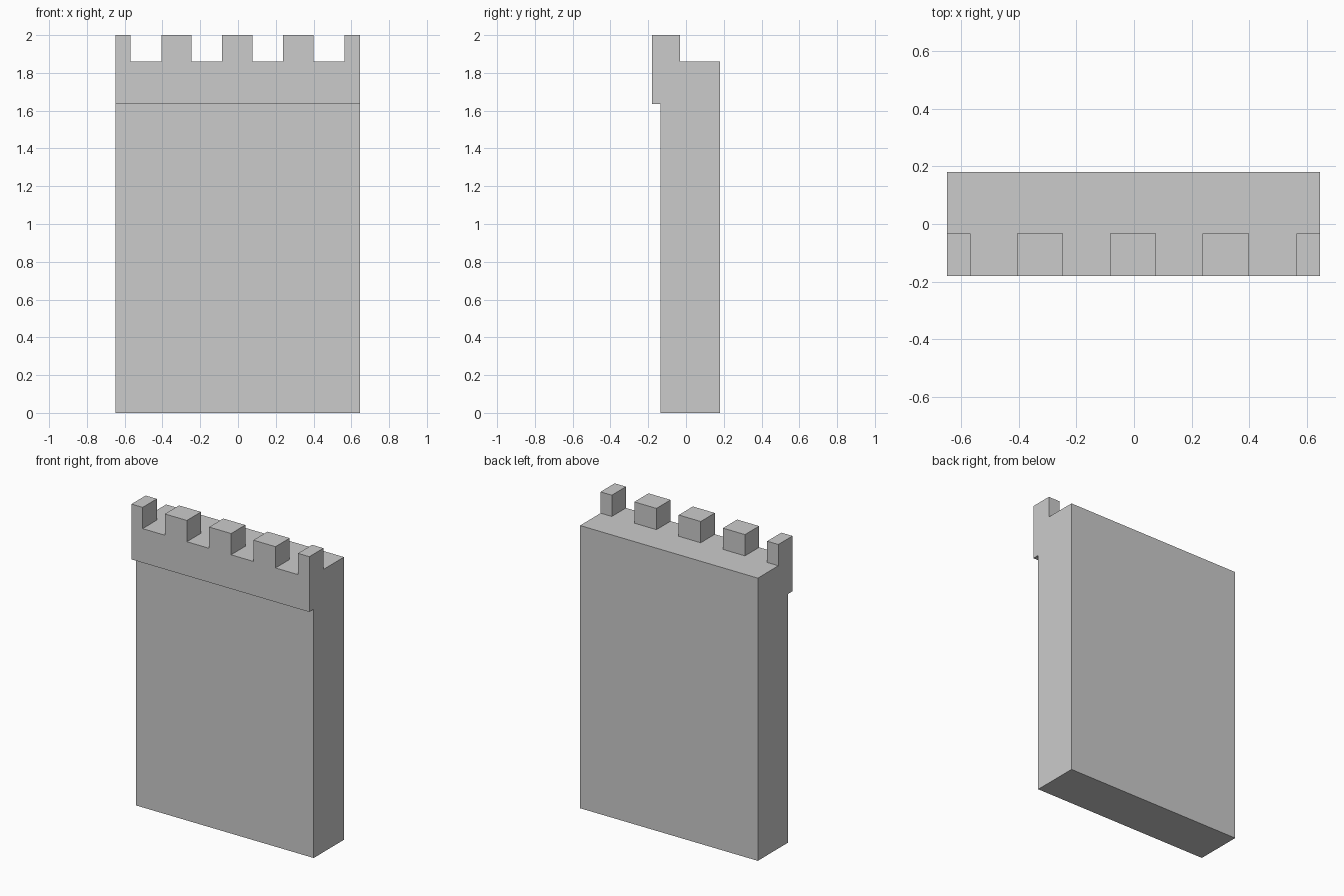
import bpy
import bmesh

if "Cube" in bpy.data.objects:
    bpy.data.objects.remove(bpy.data.objects["Cube"])

# Side outline of the wall (y, z), with the overhanging parapet at the front
profile = [(-0.134, 0), (0.18, 0), (0.18, 1.86), (-0.033, 1.86),
           (-0.18, 1.86), (-0.18, 1.636), (-0.134, 1.636)]
TOP_STRIP = 3          # profile edge that carries the merlons
MERLON_HEIGHT = 0.14

# Merlon and gap boundaries along x: even spans are merlons
stations = [-0.649, -0.568, -0.406, -0.246, -0.084,
            0.076, 0.238, 0.399, 0.563, 0.645]

bm = bmesh.new()
rings = [[bm.verts.new((x, y, z)) for y, z in profile] for x in stations]
n = len(profile)

# Wall shell between the stations
merlon_tops = []
for i in range(len(rings) - 1):
    a, b = rings[i], rings[i + 1]
    for j in range(n):
        k = (j + 1) % n
        face = bm.faces.new((a[j], a[k], b[k], b[j]))
        if j == TOP_STRIP and i % 2 == 0:
            merlon_tops.append(face)
bm.faces.new(rings[0])
bm.faces.new(rings[-1])
bmesh.ops.recalc_face_normals(bm, faces=bm.faces[:])

# Merlons raised from the parapet
for face in merlon_tops:
    region = bmesh.ops.extrude_face_region(bm, geom=[face])
    verts = [g for g in region["geom"] if isinstance(g, bmesh.types.BMVert)]
    bmesh.ops.translate(bm, verts=verts, vec=(0, 0, MERLON_HEIGHT))
    bm.faces.remove(face) if face.is_valid else None

# Merge coplanar faces into clean flat sides
bmesh.ops.dissolve_limit(bm, angle_limit=0.01, verts=bm.verts[:], edges=bm.edges[:])
bmesh.ops.recalc_face_normals(bm, faces=bm.faces[:])

mesh = bpy.data.meshes.new("castle_wall")
bm.to_mesh(mesh)
bm.free()
bpy.context.collection.objects.link(bpy.data.objects.new("castle_wall", mesh))
